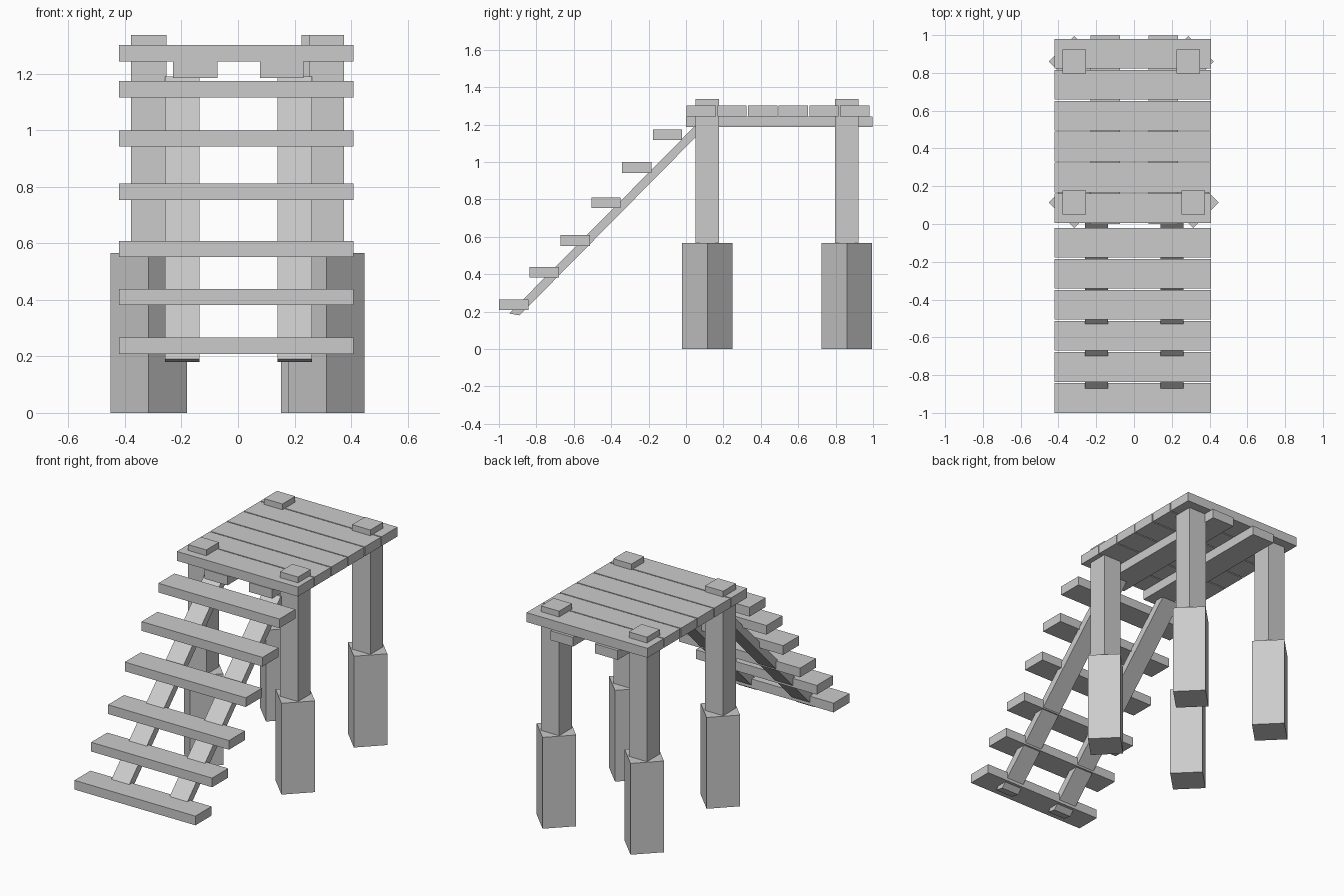
import bpy, bmesh
from math import pi, sqrt
from mathutils import Matrix

if "Cube" in bpy.data.objects:
    bpy.data.objects.remove(bpy.data.objects["Cube"])


def box(name, x0, x1, y0, y1, z0, z1, turn=0.0):
    """Box between limits, optionally turned about its vertical axis."""
    bm = bmesh.new()
    bmesh.ops.create_cube(bm, size=1.0)
    centre = ((x0 + x1) / 2, (y0 + y1) / 2, (z0 + z1) / 2)
    m = (Matrix.Translation(centre) @ Matrix.Rotation(turn, 4, 'Z')
         @ Matrix.Diagonal((x1 - x0, y1 - y0, z1 - z0, 1)))
    bm.transform(m)
    return finish(name, bm)


def side_profile(name, pts, x0, x1):
    """Extrude a (y, z) outline along x."""
    bm = bmesh.new()
    face = bm.faces.new([bm.verts.new((x0, y, z)) for y, z in pts])
    ext = bmesh.ops.extrude_face_region(bm, geom=[face])
    moved = [v for v in ext['geom'] if isinstance(v, bmesh.types.BMVert)]
    bmesh.ops.translate(bm, verts=moved, vec=(x1 - x0, 0, 0))
    bmesh.ops.recalc_face_normals(bm, faces=bm.faces)
    return finish(name, bm)


def finish(name, bm):
    me = bpy.data.meshes.new(name)
    bm.to_mesh(me)
    bm.free()
    ob = bpy.data.objects.new(name, me)
    bpy.context.collection.objects.link(ob)
    return ob


PLANK_X = (-0.422, 0.408)

# deck planks
for i in range(6):
    y = 0.004 + i * 0.1638
    box(f"deck_plank_{i + 1}", *PLANK_X, y, y + 0.157, 1.244, 1.302)

# joists under the deck
box("joist_left", -0.23, -0.073, 0.0, 0.998, 1.186, 1.244)
box("joist_right", 0.077, 0.232, 0.0, 0.998, 1.186, 1.244)

# posts through the deck, each on a footing turned by 45 degrees
side = 0.27 / sqrt(2)
posts = {"front_left": (-0.316, 0.114), "front_right": (0.313, 0.114),
         "back_left": (-0.316, 0.86), "back_right": (0.287, 0.86)}
for name, (x, y) in posts.items():
    h = 0.0625
    box(f"{name}_post", x - h, x + h, y - h, y + h, 0.5, 1.338)
    s = side / 2
    box(f"{name}_footing", x - s, x + s, y - s, y + s, 0.0, 0.566, pi / 4)

# stair stringers
outline = [(-0.945, 0.19), (-0.89, 0.18), (0.10, 1.182), (0.045, 1.19)]
side_profile("stringer_left", outline, -0.259, -0.137)
side_profile("stringer_right", outline, 0.14, 0.262)

# stair treads
for i, z in enumerate((0.209, 0.382, 0.552, 0.754, 0.942, 1.117)):
    y = -1.0 + i * 0.1645
    box(f"tread_{i + 1}", *PLANK_X, y, y + 0.157, z, z + 0.057)
